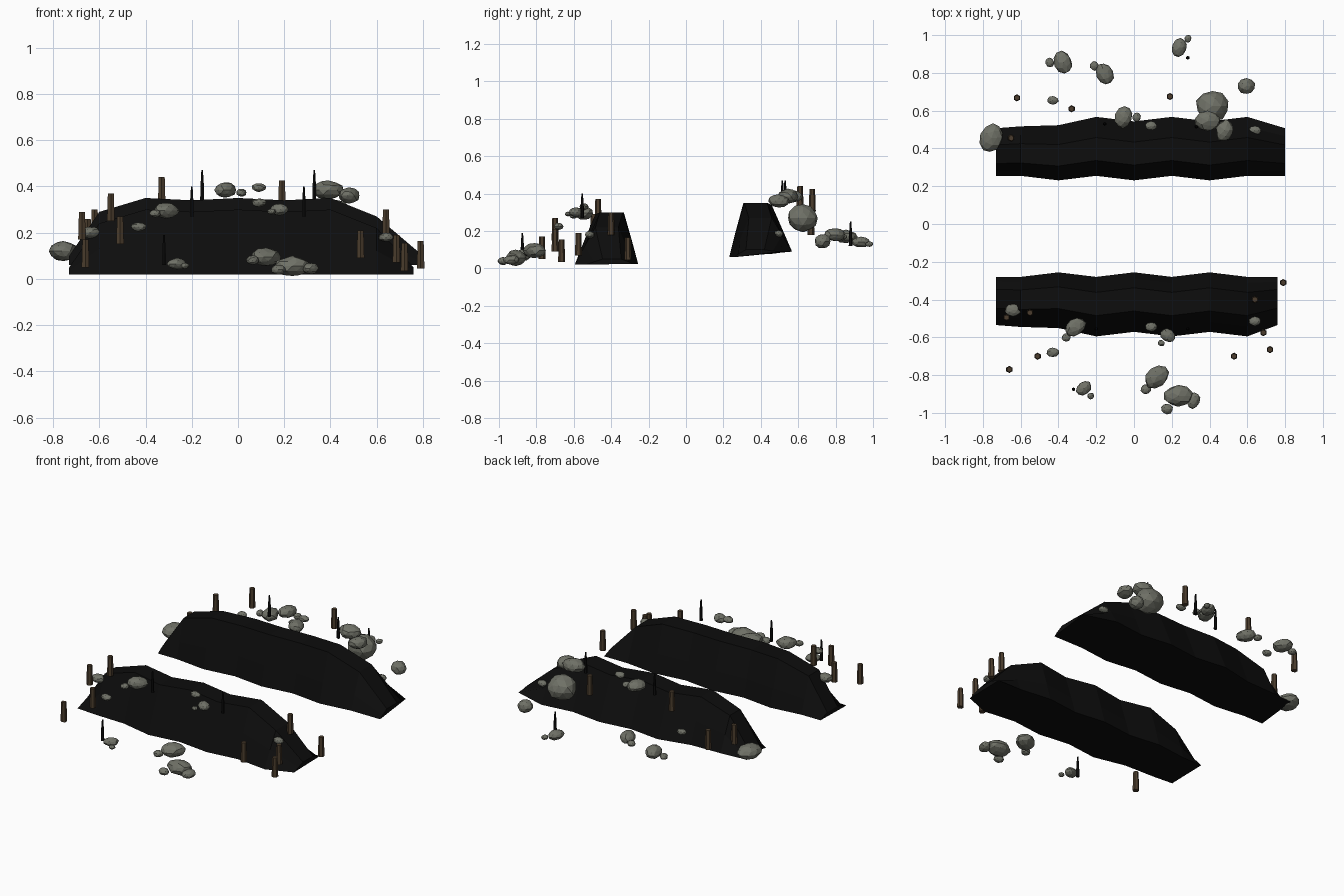
import bpy
import bmesh
import random
from math import radians
from mathutils import Matrix, Vector

random.seed(4)

default_cube = bpy.data.objects.get("Cube")
if default_cube:
    bpy.data.objects.remove(default_cube, do_unlink=True)


def make_material(name, red, green, blue):
    material = bpy.data.materials.new(name)
    material.use_nodes = True
    colour = (red, green, blue, 1)
    material.diffuse_color = colour
    shader = material.node_tree.nodes["Principled BSDF"]
    shader.inputs["Base Color"].default_value = colour
    shader.inputs["Roughness"].default_value = 0.9
    return material


SOIL = make_material("black soil", 0.004, 0.004, 0.004)
STONE = make_material("grey green stone", 0.16, 0.165, 0.135)
BARK = make_material("dark brown bark", 0.07, 0.046, 0.026)
CHAR = make_material("charred wood", 0.004, 0.004, 0.004)


def finish(name, bm, material):
    """Turn a bmesh into a flat shaded object of one colour."""
    bmesh.ops.recalc_face_normals(bm, faces=bm.faces)
    mesh = bpy.data.meshes.new(name)
    bm.to_mesh(mesh)
    bm.free()
    mesh.materials.append(material)
    obj = bpy.data.objects.new(name, mesh)
    bpy.context.collection.objects.link(obj)
    return obj


# Shared lengthwise shape of the banks: crest height, and narrowing at the ends
CREST_HEIGHTS = [.05, .24, .3, .29, .3, .29, .3, .22, .05]
END_NARROWING = [.06, .05, .02, 0, 0, 0, 0, 0, .06]
# Cross-section: share of the width, share of the height
SECTION = [(0, 0), (.1, .4), (.26, 1), (.65, 1), (.83, .5), (1, 0)]


def bank(name, side, left, right, inner, outer, foot_inner, foot_outer, lift):
    """Loft the section along x, with zigzag edges, on one side of the path."""
    bm = bmesh.new()
    rings = []
    middle = len(CREST_HEIGHTS) // 2
    for index, (height, narrowing) in enumerate(zip(CREST_HEIGHTS, END_NARROWING)):
        x = min(max((index - middle) * 0.2, left), right)
        is_end = x in (left, right)
        shift = 0 if index % 2 or is_end else -0.024
        near = inner + shift
        far = outer + shift - narrowing
        ring = []
        for across, up in SECTION:
            foot = foot_inner + (foot_outer - foot_inner) * across
            y = side * (near + (far - near) * across)
            ring.append(bm.verts.new((x, y, foot + (height + lift - foot) * up)))
        rings.append(ring)
    count = len(SECTION)
    for first, second in zip(rings, rings[1:]):
        for i in range(count):
            j = (i + 1) % count
            bm.faces.new((first[i], first[j], second[j], second[i]))
    bm.faces.new(rings[0])
    bm.faces.new(rings[-1])
    return finish(name, bm, SOIL)


# Ways a boulder can lie, as the turn of its long axis
LIE = {"wide": 0, "rising": 35, "falling": -35, "leaning": 70, "deep": 110, "round": 0}
# Ways a pebble can rest against its boulder
BESIDE = {"left": (1, 0), "right": (-1, 0), "front": (0, -1), "back": (0, 1),
          "front left": (.7, -.8), "front right": (-.7, -.8),
          "back left": (.8, .8), "back right": (-.8, .6)}


def stone(name, centre, size, turn):
    """A slightly irregular faceted stone."""
    bm = bmesh.new()
    bmesh.ops.create_icosphere(bm, subdivisions=2, radius=1)
    for vert in bm.verts:
        vert.co *= random.uniform(0.92, 1.06)
    bm.transform(Matrix.Translation(centre)
                 @ Matrix.Rotation(radians(turn), 4, "Z")
                 @ Matrix.Diagonal(Vector(size).to_4d()))
    return finish(name, bm, STONE)


def boulder(name, x, y, z, radius, lie, *pebble_sides):
    """A squashed boulder with pebbles leaning on the named sides."""
    if lie == "round":
        size = (radius, radius * 0.95, radius * 0.85)
    else:
        size = (radius, radius * 0.76, radius * 0.58)
    stone(name, (x, y, z), size, LIE[lie])
    for side in pebble_sides:
        dx, dy = BESIDE[side]
        reach = radius * 1.15
        small = radius * 0.42
        stone(f"{name}_pebble_{side.replace(' ', '_')}",
              (x + dx * reach, y + dy * reach, z - radius * 0.2),
              (small, small * 0.9, small * 0.7), LIE[lie])


def stake(name, x, y, z, height, bottom, top, material):
    """A six sided upright shaft, narrowing towards the top."""
    bm = bmesh.new()
    bmesh.ops.create_cone(bm, cap_ends=True, segments=6, radius1=bottom,
                          radius2=top, depth=height,
                          matrix=Matrix.Translation((x, y, z + height / 2)))
    return finish(name, bm, material)


# Long earth banks
bank("front_bank", side=-1, left=-.73, right=.76, inner=.28, outer=.595,
     foot_inner=.025, foot_outer=.02, lift=0)
bank("back_bank", side=1, left=-.73, right=.8, inner=.255, outer=.567,
     foot_inner=.06, foot_outer=.09, lift=.05)

# Boulders on and before the front bank
front_boulders = [
    (-.64, -.455, .2, .045, "wide"),
    (-.31, -.545, .295, .06, "rising", "front right"),
    (-.43, -.68, .225, .033, "wide"),
    (.09, -.545, .33, .032, "wide"),
    (.18, -.59, .3, .044, "falling", "front right"),
    (.64, -.515, .18, .033, "wide"),
    (-.265, -.87, .065, .044, "rising", "front left"),
    (.12, -.81, .095, .07, "rising", "front right"),
    (.235, -.91, .055, .075, "wide", "front right"),
    (.315, -.935, .045, .044, "leaning")]

# Boulders on and behind the back bank
back_boulders = [
    (-.375, .855, .17, .062, "deep", "right"),
    (-.155, .795, .18, .06, "deep", "back right"),
    (.24, .935, .14, .05, "leaning", "back left"),
    (-.43, .655, .23, .03, "wide"),
    (-.055, .565, .385, .06, "leaning", "left"),
    (.09, .52, .395, .032, "wide"),
    (.48, .495, .36, .06, "leaning"),
    (.64, .495, .185, .033, "wide"),
    (-.755, .455, .12, .078, "leaning"),
    (.39, .545, .385, .07, "wide"),
    (.415, .625, .27, .087, "round"),
    (.595, .73, .145, .046, "round")]

for place, boulders in (("front", front_boulders), ("back", back_boulders)):
    for number, values in enumerate(boulders, 1):
        boulder(f"{place}_boulder_{number}", *values)

# Broken tree stumps, placed by the foot
stumps = [
    (-.66, -.77, .05), (-.51, -.7, .15), (.53, -.7, .09), (.72, -.665, .035),
    (.685, -.575, .07), (-.55, -.47, .25), (-.675, -.495, .17), (.64, -.4, .18),
    (.79, -.31, .045), (-.62, .668, .18), (-.65, .455, .14), (-.33, .61, .32),
    (.19, .675, .305)]
for number, foot in enumerate(stumps, 1):
    stake(f"stump_{number}", *foot, 0.12, 0.019, 0.015, BARK)

# Thin charred stakes, each a shaft with a narrower tip
charred_stakes = [
    (-.2, -.555, .27), (.285, -.555, .27), (-.155, .53, .34),
    (.33, .515, .34), (-.32, -.875, .06), (.285, .88, .12)]
for number, (x, y, z) in enumerate(charred_stakes, 1):
    stake(f"charred_stake_{number}", x, y, z, 0.075, 0.01, 0.008, CHAR)
    stake(f"charred_tip_{number}", x, y, z + 0.07, 0.06, 0.008, 0.004, CHAR)
